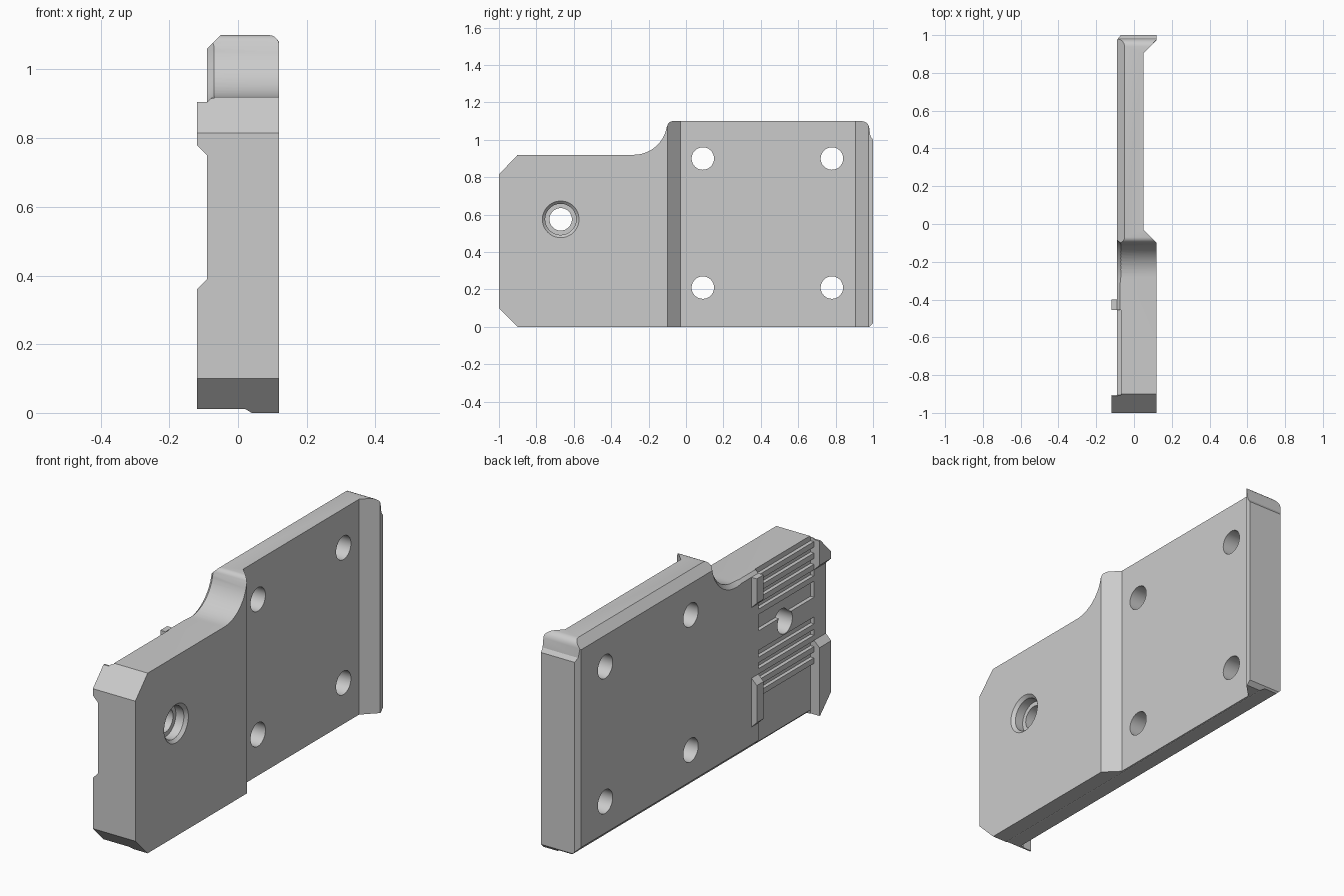
import bpy, bmesh, math
from mathutils import Vector

old = bpy.data.objects.get("Cube")
if old:
    bpy.data.objects.remove(old, do_unlink=True)

grey = bpy.data.materials.new("plain_grey")
grey.use_nodes = True
grey.diffuse_color = (0.6, 0.6, 0.6, 1)
grey.node_tree.nodes["Principled BSDF"].inputs["Base Color"].default_value = (0.6, 0.6, 0.6, 1)


def to_object(bm, name):
    bmesh.ops.recalc_face_normals(bm, faces=bm.faces)
    mesh = bpy.data.meshes.new(name)
    bm.to_mesh(mesh)
    bm.free()
    mesh.materials.append(grey)
    obj = bpy.data.objects.new(name, mesh)
    bpy.context.scene.collection.objects.link(obj)
    return obj


def prism(name, axis, points, lo, hi):
    """Extrude a 2D outline along an axis; points use the other two axes in order."""
    place = {"x": lambda a, b, t: (t, a, b),
             "y": lambda a, b, t: (a, t, b),
             "z": lambda a, b, t: (a, b, t)}[axis]
    bm = bmesh.new()
    face = bm.faces.new([bm.verts.new(place(a, b, lo)) for a, b in points])
    grown = bmesh.ops.extrude_face_region(bm, geom=[face])["geom"]
    shift = Vector(place(0, 0, hi - lo))
    bmesh.ops.translate(bm, vec=shift, verts=[v for v in grown if isinstance(v, bmesh.types.BMVert)])
    return to_object(bm, name)


def box(name, x, y, z):
    return prism(name, "z", [(x[0], y[0]), (x[1], y[0]), (x[1], y[1]), (x[0], y[1])], *z)


def cone(name, y, z, x0, x1, r0, r1, sides=48):
    """Round cutter along x from x0 (radius r0) to x1 (radius r1)."""
    bm = bmesh.new()
    rings = []
    for x, r in ((x0, r0), (x1, r1)):
        angles = [math.tau * i / sides for i in range(sides)]
        rings.append([bm.verts.new((x, y + r * math.cos(a), z + r * math.sin(a))) for a in angles])
    for i in range(sides):
        j = (i + 1) % sides
        bm.faces.new((rings[0][i], rings[0][j], rings[1][j], rings[1][i]))
    for ring in rings:
        bm.faces.new(ring)
    return to_object(bm, name)


def combine(target, tool, operation):
    mod = target.modifiers.new("combine", "BOOLEAN")
    mod.operation = operation
    mod.solver = "EXACT"
    mod.object = tool
    graph = bpy.context.evaluated_depsgraph_get()
    mesh = bpy.data.meshes.new_from_object(target.evaluated_get(graph))
    target.modifiers.clear()
    target.data = mesh
    bpy.data.objects.remove(tool, do_unlink=True)


def arc(cy, cz, r, start, end, steps):
    angles = [math.radians(start + (end - start) * i / steps) for i in range(steps + 1)]
    return [(cy + r * math.cos(a), cz + r * math.sin(a)) for a in angles]


# Side outline: chamfered nose, concave shoulder, rounded top corners
side = [(-0.9, 0), (-1, 0.1), (-1, 0.815), (-0.9, 0.92)]
side += arc(-0.28, 1.10, 0.18, -90, -10, 12)
side += arc(-0.07, 1.07, 0.03, 170, 90, 5)
side += arc(0.94, 1.06, 0.04, 90, 10, 5)
side += [(0.986, 1.02), (1, 1.0), (1, 0.02), (0.98, 0)]

# Plan outline: thick grip, thin plate, back lip, tabs and recess
plan = [(0.12, -1.0), (0.12, -0.10), (0.05, -0.03), (0.05, 0.905), (0.12, 0.975),
        (0.12, 1.0), (-0.07, 1.0), (-0.09, 0.975), (-0.09, -0.40), (-0.12, -0.40),
        (-0.12, -0.455), (-0.07, -0.455), (-0.07, -0.905), (-0.12, -0.905), (-0.12, -1.0)]
body = prism("mount_plate", "z", plan, -0.1, 1.2)
combine(body, prism("side_mask", "x", side, -0.3, 0.3), "INTERSECT")

# Gap between tabs, edge chamfers, rear tab foot and underside step
cuts = [
    ([(-0.09, 0.39), (-0.09, 0.75), (-0.2, 0.86), (-0.2, 0.28)], -1.1, -0.3),
    ([(-0.2, 0.905), (-0.09, 0.905), (-0.07, 0.925), (-0.07, 1), (-0.2, 1)], -1.1, -0.28),
    ([(-0.2, 1.06), (-0.09, 1.06), (-0.05, 1.1), (-0.05, 1.2), (-0.2, 1.2)], -0.2, 1.1),
    ([(-0.2, 0.05), (-0.09, 0.05), (-0.05, 0.01), (-0.05, -0.1), (-0.2, -0.1)], -0.9, 1.1),
    ([(-0.2, 0.25), (-0.09, 0.14), (-0.09, -0.1), (-0.2, -0.1)], -0.5, -0.3),
    ([(-0.2, 0.012), (0.02, 0.012), (0.04, 0), (0.04, -0.1), (-0.2, -0.1)], -1.1, 1.1),
]
for outline, start, end in cuts:
    combine(body, prism("edge_cutter", "y", outline, start, end), "DIFFERENCE")
combine(body, cone("shoulder_cutter", -0.28, 1.10, -0.07, -0.13, 0.18, 0.24), "DIFFERENCE")

# Raised band around the screw hole
combine(body, box("band", (-0.09, -0.05), (-0.92, -0.44), (0.51, 0.61)), "UNION")

# Screw hole with stepped, countersunk mouth
for x0, x1, r0, r1 in ((-0.2, 0.2, 0.06, 0.06), (0.06, 0.2, 0.083, 0.083),
                       (0.105, 0.135, 0.083, 0.113)):
    combine(body, cone("screw_cutter", -0.67, 0.575, x0, x1, r0, r1), "DIFFERENCE")

# Four plate holes
for y in (0.09, 0.78):
    for z in (0.21, 0.90):
        combine(body, cone("plate_cutter", y, z, -0.2, 0.2, 0.06, 0.06), "DIFFERENCE")

# Grip ribs above and below the band
for group, top in (("upper", 0.88), ("lower", 0.46)):
    for i in range(4):
        z = top - 0.058 * i
        box(f"{group}_rib_{i + 1}", (-0.089, -0.06), (-0.91, -0.45), (z - 0.014, z + 0.014))

# Smooth curves, sharp edges
bpy.ops.object.select_all(action="DESELECT")
body.select_set(True)
bpy.context.view_layer.objects.active = body
bpy.ops.object.shade_smooth_by_angle(angle=math.radians(25))
